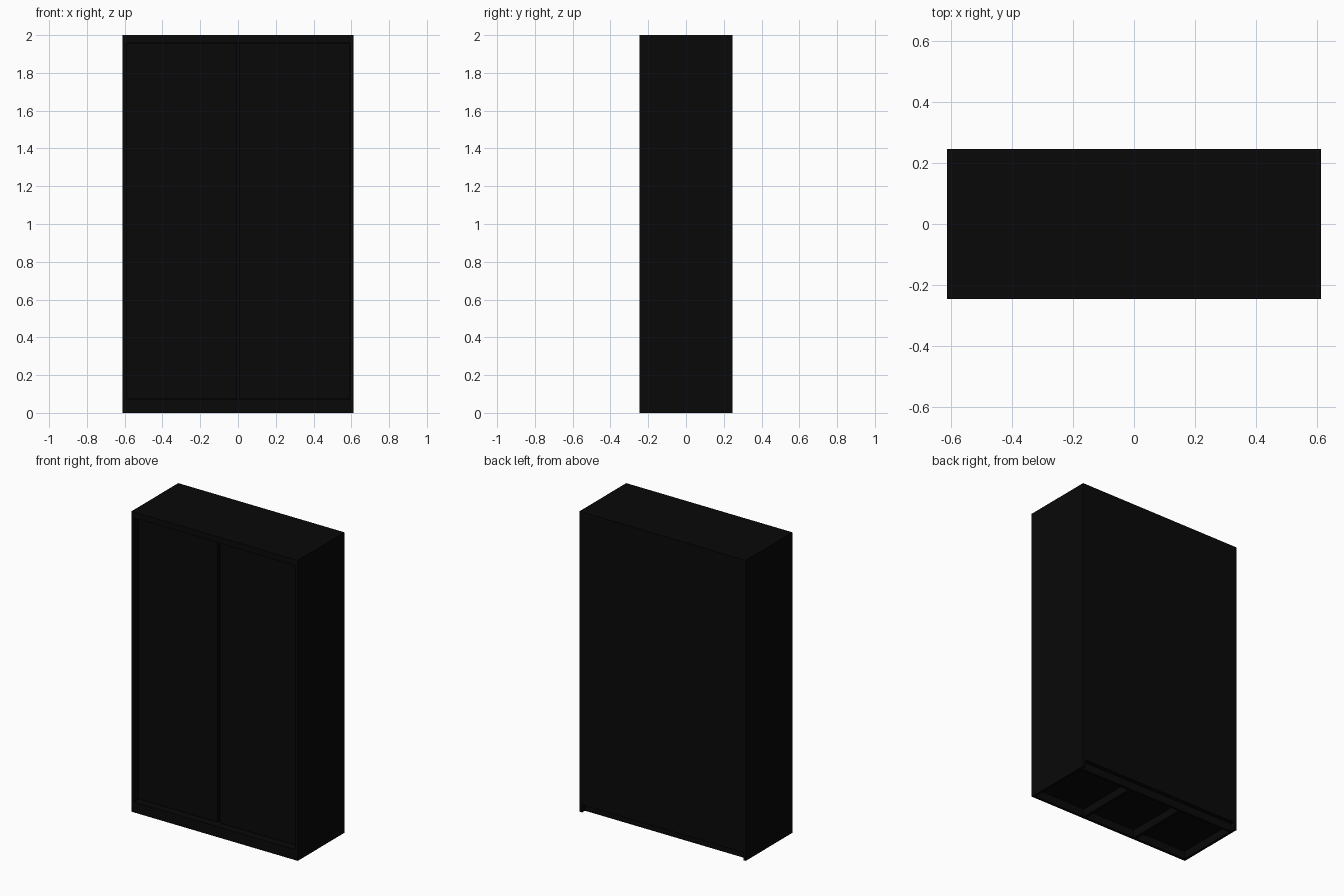
import bpy

if "Cube" in bpy.data.objects:
    bpy.data.objects.remove(bpy.data.objects["Cube"])

W, D, H = 0.612, 0.245, 2.0  # half width, half depth, height
T = 0.018                    # board thickness

mat = bpy.data.materials.new("black_finish")
mat.diffuse_color = (0.0025, 0.0025, 0.0025, 1)
mat.use_nodes = True
mat.node_tree.nodes["Principled BSDF"].inputs["Base Color"].default_value = mat.diffuse_color


def board(name, x0, x1, y0, y1, z0, z1):
    bpy.ops.mesh.primitive_cube_add(
        size=1, location=((x0 + x1) / 2, (y0 + y1) / 2, (z0 + z1) / 2))
    ob = bpy.context.object
    ob.name = name
    ob.scale = (x1 - x0, y1 - y0, z1 - z0)
    bpy.ops.object.transform_apply(location=False, rotation=False, scale=True)
    ob.data.materials.append(mat)
    return ob


# Carcass
board("top_panel", -W + T, W - T, -D, D, H - 0.04, H)
board("floor_panel", -W + T, W - T, -D + T, D - 0.01, 0.052, 0.07)
board("back_panel", -W + T, W - T, D - 0.01, D, 0.05, H - 0.04)
board("centre_partition", -0.009, 0.009, -D + 0.065, D - 0.01, 0.07, H - 0.04)

# Plinth: front flush, rear set in
board("front_kickboard", -W + T, W - T, -D, -D + T, 0, 0.07)
board("rear_kickboard", -W + T, W - T, D - 0.03 - T, D - 0.03, 0, 0.052)

for s, side in ((-1, "left"), (1, "right")):
    def span(a, b):
        return sorted((s * a, s * b))

    board(side + "_side_panel", *span(W - T, W), -D, D, 0, H)
    # Plinth cross brace at a third of the width
    board(side + "_plinth_brace", *span(0.188, 0.212), -D + T, D - 0.03 - T, 0, 0.052)
    # Inset door with a narrow gap at the centre
    board(side + "_door", *span(0.008, W - T - 0.003), -D + 0.042, -D + 0.06,
          0.075, H - 0.044)
